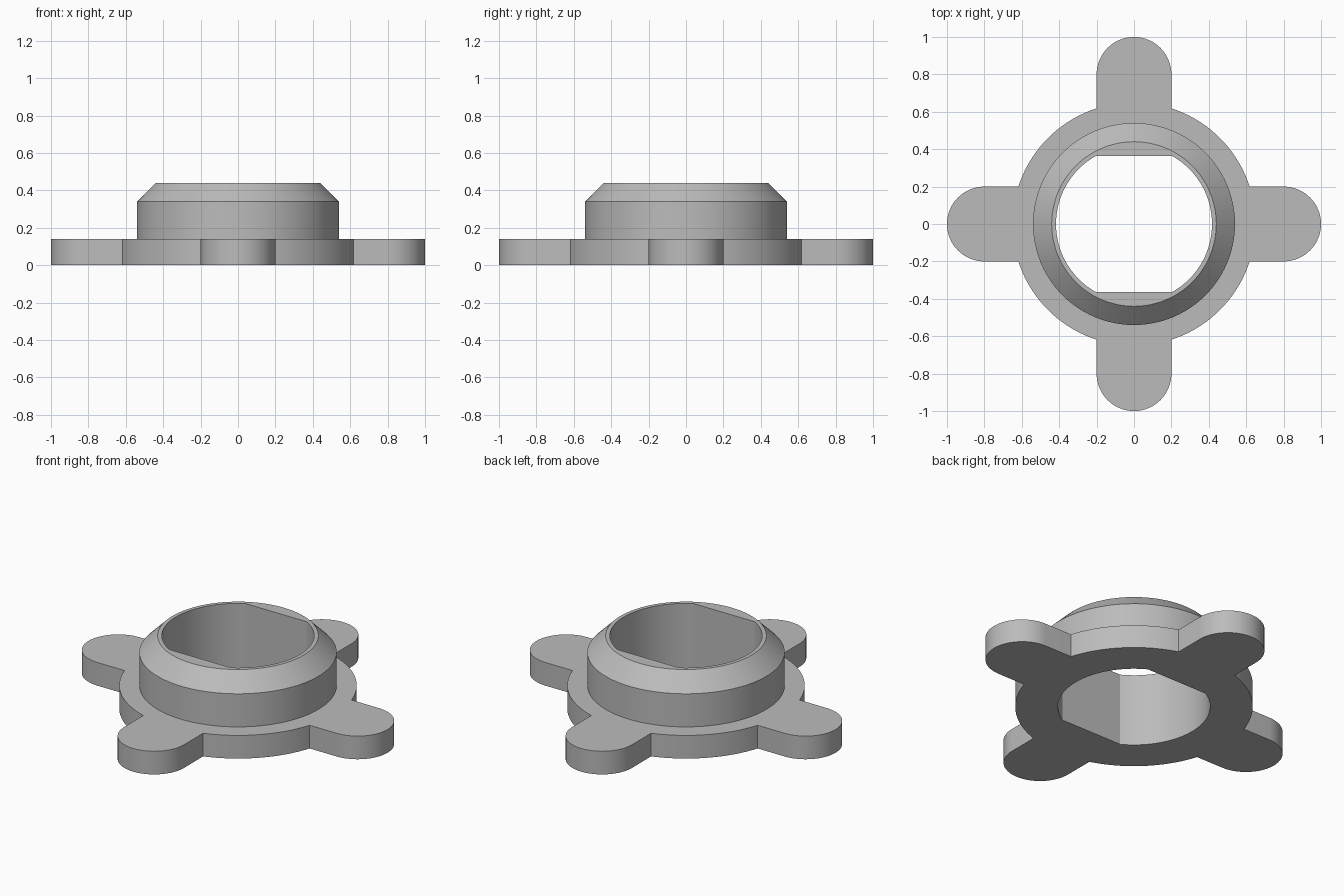
import bpy, bmesh
from math import sin, cos, pi, asin

cube = bpy.data.objects.get("Cube")
if cube:
    bpy.data.objects.remove(cube, do_unlink=True)

PLATE_R, PLATE_H = 0.65, 0.14
LOBE_R, LOBE_C = 0.20, 0.80
COLLAR_R, RIM_R, HOLE_R, FLAT_Y = 0.54, 0.44, 0.417, 0.363

grey = bpy.data.materials.new("grey")
grey.use_nodes = True
colour = (0.5, 0.5, 0.5, 1)
grey.diffuse_color = colour
grey.node_tree.nodes["Principled BSDF"].inputs["Base Color"].default_value = colour


def arc(radius, start, end, steps, cx=0.0):
    angles = [start + (end - start) * i / steps for i in range(steps + 1)]
    return [(cx + radius * cos(a), radius * sin(a)) for a in angles]


def turn(points, quarter):
    c, s = round(cos(quarter * pi / 2)), round(sin(quarter * pi / 2))
    return [(x * c - y * s, x * s + y * c) for x, y in points]


def loft(name, sections):
    """Closed solid through a stack of (outline, height) sections."""
    bm = bmesh.new()
    rings = [[bm.verts.new((x, y, z)) for x, y in pts] for pts, z in sections]
    for low, high in zip(rings, rings[1:]):
        for i in range(len(low)):
            j = (i + 1) % len(low)
            bm.faces.new((low[i], low[j], high[j], high[i]))
    bm.faces.new(rings[0][::-1])
    bm.faces.new(rings[-1])
    mesh = bpy.data.meshes.new(name)
    bm.to_mesh(mesh)
    bm.free()
    mesh.materials.append(grey)
    obj = bpy.data.objects.new(name, mesh)
    bpy.context.collection.objects.link(obj)
    return obj


def combine(target, other, operation):
    mod = target.modifiers.new(operation.title(), "BOOLEAN")
    mod.operation, mod.object, mod.solver = operation, other, "EXACT"
    bpy.context.view_layer.objects.active = target
    bpy.ops.object.modifier_apply(modifier=mod.name)
    bpy.data.objects.remove(other, do_unlink=True)


# Round plate with four rounded lugs
corner = asin(LOBE_R / PLATE_R)
quarter = arc(LOBE_R, -pi / 2, pi / 2, 32, LOBE_C) + arc(PLATE_R, corner, pi / 2 - corner, 24)
outline = [p for q in range(4) for p in turn(quarter, q)]
flange = loft("lugged_flange", [(outline, 0), (outline, PLATE_H)])


# Collar with chamfered top edge
def circle(radius):
    return arc(radius, 0, 2 * pi, 96)[:-1]


collar = loft("collar", [(circle(COLLAR_R), 0.07), (circle(COLLAR_R), 0.34),
                         (circle(RIM_R), 0.44)])
combine(flange, collar, "UNION")

# Through hole with two flats
edge = asin(FLAT_Y / HOLE_R)
side = arc(HOLE_R, -edge, edge, 40)
bore_outline = side + turn(side, 2)
bore = loft("bore_cutter", [(bore_outline, -0.1), (bore_outline, 0.6)])
combine(flange, bore, "DIFFERENCE")

# Smooth round walls, sharp edges kept
bpy.ops.object.select_all(action="DESELECT")
flange.select_set(True)
bpy.context.view_layer.objects.active = flange
bpy.ops.object.shade_smooth_by_angle(angle=0.35)
